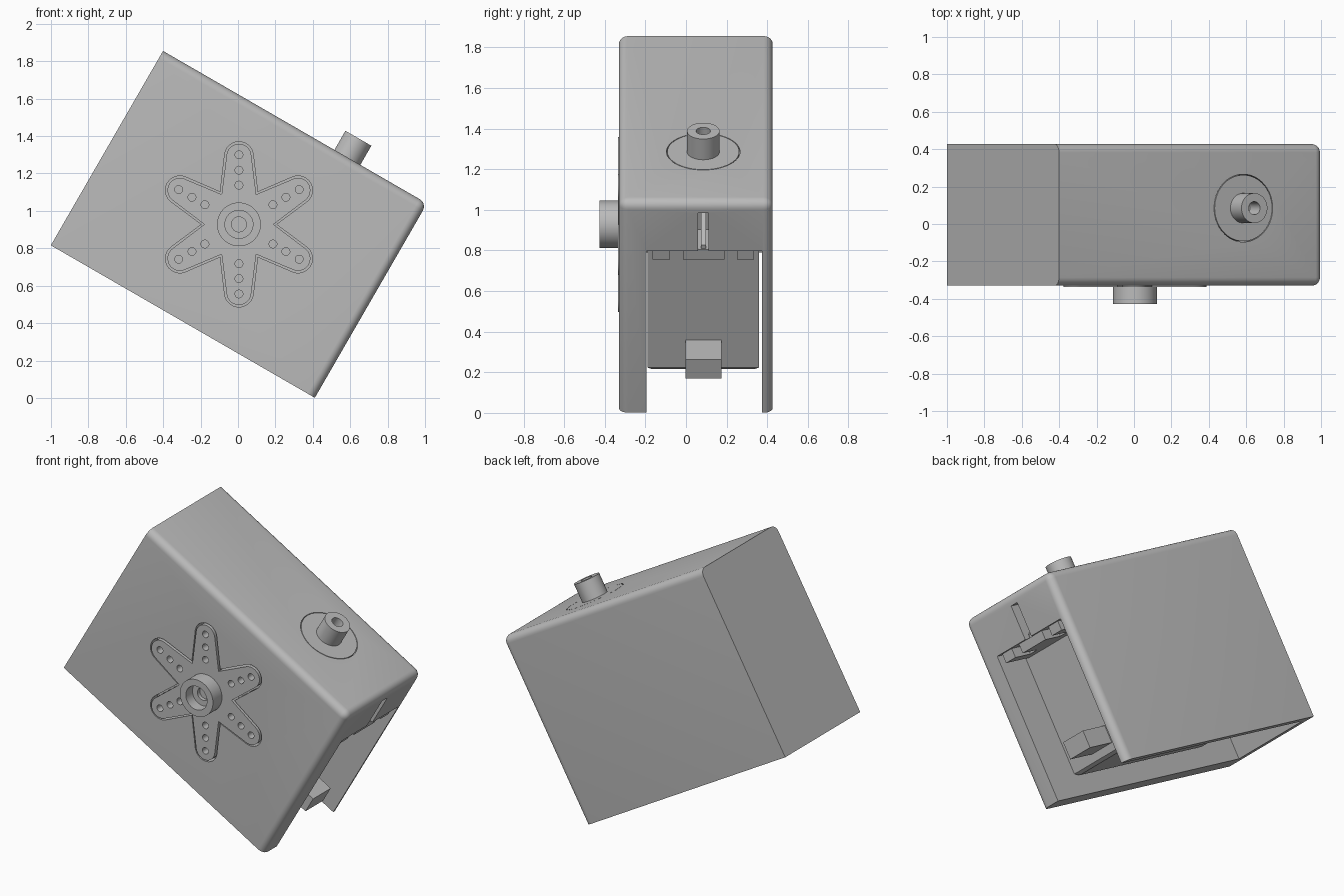
import bpy, bmesh, math
from mathutils import Matrix, Vector

if "Cube" in bpy.data.objects:
    bpy.data.objects.remove(bpy.data.objects["Cube"])

# Everything is modelled upright around the case centre, then tilted 30 degrees at the end
TILT = Matrix.Translation((0.005, 0, 0.928)) @ Matrix.Rotation(math.radians(30), 4, 'Y')
grey = bpy.data.materials.new("mid grey")
grey.diffuse_color = (0.5, 0.5, 0.5, 1)
grey.use_nodes = True
grey.node_tree.nodes["Principled BSDF"].inputs["Base Color"].default_value = grey.diffuse_color
parts = []


def finish(bm, name, part=True):
    bmesh.ops.recalc_face_normals(bm, faces=bm.faces)
    me = bpy.data.meshes.new(name)
    bm.to_mesh(me)
    bm.free()
    ob = bpy.data.objects.new(name, me)
    bpy.context.collection.objects.link(ob)
    me.materials.append(grey)
    if part:
        parts.append(ob)
    return ob


def add_box(bm, x, y, z):
    size = [b - a for a, b in (x, y, z)]
    mid = [(a + b) / 2 for a, b in (x, y, z)]
    return bmesh.ops.create_cube(bm, size=1, matrix=Matrix.Translation(mid) @ Matrix.Diagonal((*size, 1)))


def add_prism(bm, pts, y0, y1):
    """Extrude an x-z outline along y."""
    f = bm.faces.new([bm.verts.new((x, y0, z)) for x, z in pts])
    r = bmesh.ops.extrude_face_region(bm, geom=[f])
    bmesh.ops.translate(bm, vec=(0, y1 - y0, 0), verts=[v for v in r['geom'] if isinstance(v, bmesh.types.BMVert)])


def add_cyl(bm, r, a, b, segs=48):
    a, b = Vector(a), Vector(b)
    rot = (b - a).to_track_quat('Z', 'Y').to_matrix().to_4x4()
    bmesh.ops.create_cone(bm, cap_ends=True, segments=segs, radius1=r, radius2=r, depth=(b - a).length,
                          matrix=Matrix.Translation((a + b) / 2) @ rot)


def cut(ob, bm):
    """Subtract a bmesh from an object."""
    tool = finish(bm, "cutter", False)
    tool.hide_render = True
    m = ob.modifiers.new("cut", 'BOOLEAN')
    m.operation, m.solver, m.object = 'DIFFERENCE', 'EXACT', tool
    bpy.context.view_layer.objects.active = ob
    bpy.ops.object.modifier_apply(modifier=m.name)
    bpy.data.objects.remove(tool)


def star(valley, tip_r):
    pts = []
    for k in range(6):
        a = math.radians(60 * k)
        pts.append((valley * math.cos(a - math.pi / 6), valley * math.sin(a - math.pi / 6)))
        for i in range(13):
            t = math.radians(-81 + 13.5 * i)
            x, z = 0.365 + tip_r * math.cos(t), tip_r * math.sin(t)
            pts.append((x * math.cos(a) - z * math.sin(a), x * math.sin(a) + z * math.cos(a)))
    return pts


SX, SY = 0.323, 0.085   # output shaft position

# Case: rounded along the top and the right-hand end only
bm = bmesh.new()
add_box(bm, (-0.815, 0.815), (-0.33, 0.427), (-0.6, 0.6))
edges = []
for e in bm.edges:
    faces = e.link_faces
    dirs = [f.normal for f in faces]
    bm.normal_update()
    if all(f.normal.x > -0.5 and f.normal.z > -0.5 for f in faces):
        edges.append(e)
bmesh.ops.bevel(bm, geom=edges, offset=0.045, segments=6, profile=0.5, affect='EDGES')
case = finish(bm, "case")

# Case openings: motor bay, rib slot, round boss hole, star pocket
bm = bmesh.new()
add_box(bm, (-0.765, 1), (-0.195, 0.375), (-1, 0.32))
cut(case, bm)
bm = bmesh.new()
add_box(bm, (0.6, 1), (0.058, 0.112), (0.25, 0.534))
cut(case, bm)
bm = bmesh.new()
add_cyl(bm, 0.181, (SX, SY, 0.5), (SX, SY, 0.8), 64)
cut(case, bm)
bm = bmesh.new()
add_prism(bm, star(0.2, 0.077), -0.5, -0.27)
cut(case, bm)

# Motor body with a chamfered underside
bm = bmesh.new()
add_box(bm, (-0.5, 0.6), (-0.19, 0.36), (-0.485, 0.319))
low = [e for e in bm.edges if all(v.co.z < 0 for v in e.verts)]
bmesh.ops.bevel(bm, geom=low, offset=0.018, segments=1, affect='EDGES')
finish(bm, "motor_body")

# Slotted mounting flanges with ribs, one at each end
for name, s in (("right_flange", 1), ("left_flange", -1)):
    bm = bmesh.new()
    xs = lambda a, b: tuple(sorted((0.05 + s * a, 0.05 + s * b)))
    add_box(bm, xs(0.54, 0.62), (-0.165, 0.335), (0.262, 0.318))
    for y in ((-0.165, -0.08), (-0.015, 0.19), (0.25, 0.335)):
        add_box(bm, xs(0.6, 0.75), y, (0.262, 0.319))
    if s > 0:
        add_prism(bm, [(0.601, 0.31), (0.79, 0.31), (0.79, 0.34), (0.601, 0.52)], 0.074, 0.098)
    finish(bm, name)

# Cable block
bm = bmesh.new()
add_box(bm, (0.55, 0.79), (-0.003, 0.175), (-0.42, -0.312))
finish(bm, "cable_block")

# Round boss flush with the top, and the hollow output shaft
bm = bmesh.new()
add_cyl(bm, 0.177, (SX, SY, 0.49), (SX, SY, 0.6), 64)
finish(bm, "shaft_boss")
bm = bmesh.new()
add_cyl(bm, 0.08, (SX, SY, 0.55), (SX, SY, 0.718))
shaft = finish(bm, "output_shaft")
bm = bmesh.new()
add_cyl(bm, 0.035, (SX, SY, 0.61), (SX, SY, 0.8), 32)
cut(shaft, bm)

# Six-armed horn with three holes per arm
bm = bmesh.new()
add_prism(bm, star(0.185, 0.066), -0.336, -0.272)
horn = finish(bm, "star_horn")
bm = bmesh.new()
for k in range(6):
    a = math.radians(60 * k)
    for r in (0.21, 0.29, 0.372):
        x, z = r * math.cos(a), r * math.sin(a)
        add_cyl(bm, 0.021, (x, -0.4, z), (x, -0.285, z), 20)
cut(horn, bm)

# Hub with stepped bore
bm = bmesh.new()
add_cyl(bm, 0.117, (0, -0.427, 0), (0, -0.3, 0), 64)
hub = finish(bm, "horn_hub")
for r, depth in ((0.075, -0.36), (0.04, -0.31)):
    bm = bmesh.new()
    add_cyl(bm, r, (0, -0.5, 0), (0, depth, 0))
    cut(hub, bm)

# Tilt all parts and shade
bpy.ops.object.select_all(action='DESELECT')
for ob in parts:
    ob.data.transform(TILT)
    ob.select_set(True)
bpy.context.view_layer.objects.active = case
bpy.ops.object.shade_smooth_by_angle(angle=math.radians(30))
